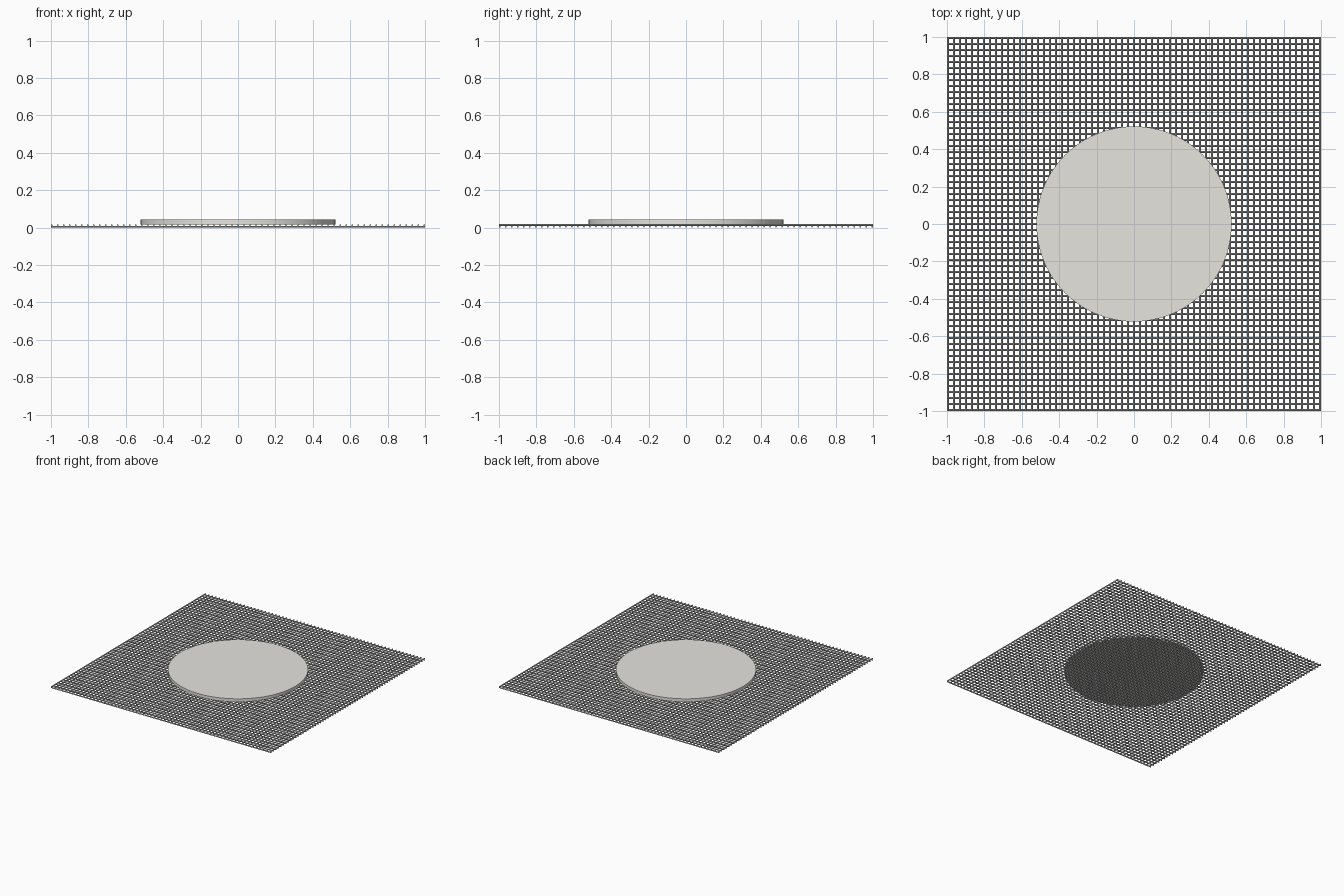
import bpy, bmesh, math
from mathutils import Matrix

if "Cube" in bpy.data.objects:
    bpy.data.objects.remove(bpy.data.objects["Cube"])

COUNT = 63          # wires in each direction
R = 0.0048          # wire radius
EDGE = 1.0 - R      # centre of the outermost wires


def finish(name, bm):
    mesh = bpy.data.meshes.new(name)
    bm.to_mesh(mesh)
    bm.free()
    obj = bpy.data.objects.new(name, mesh)
    bpy.context.collection.objects.link(obj)
    bpy.ops.object.select_all(action='DESELECT')
    obj.select_set(True)
    bpy.context.view_layer.objects.active = obj
    bpy.ops.object.shade_smooth_by_angle(angle=math.radians(50))
    return obj


def wire_layer(name, along_x, z):
    bm = bmesh.new()
    rot = Matrix.Rotation(math.pi / 2, 4, 'Y' if along_x else 'X')
    for i in range(COUNT):
        p = -EDGE + 2 * EDGE * i / (COUNT - 1)
        loc = Matrix.Translation((0, p, z) if along_x else (p, 0, z))
        bmesh.ops.create_cone(bm, cap_ends=True, segments=8, radius1=R,
                              radius2=R, depth=2, matrix=loc @ rot)
    return finish(name, bm)


# Two crossing layers of wire gauze
wire_layer("lower_wires", True, R)
wire_layer("upper_wires", False, 0.0135)

# Round ceramic pad on the gauze
bm = bmesh.new()
bmesh.ops.create_cone(bm, cap_ends=True, segments=96, radius1=0.522, radius2=0.522,
                      depth=0.025, matrix=Matrix.Translation((0, 0, 0.0295)))
pad = finish("ceramic_pad", bm)
mat = bpy.data.materials.new("pale_ceramic")
mat.diffuse_color = (0.8, 0.78, 0.74, 1)
mat.use_nodes = True
mat.node_tree.nodes["Principled BSDF"].inputs["Base Color"].default_value = mat.diffuse_color
pad.data.materials.append(mat)
